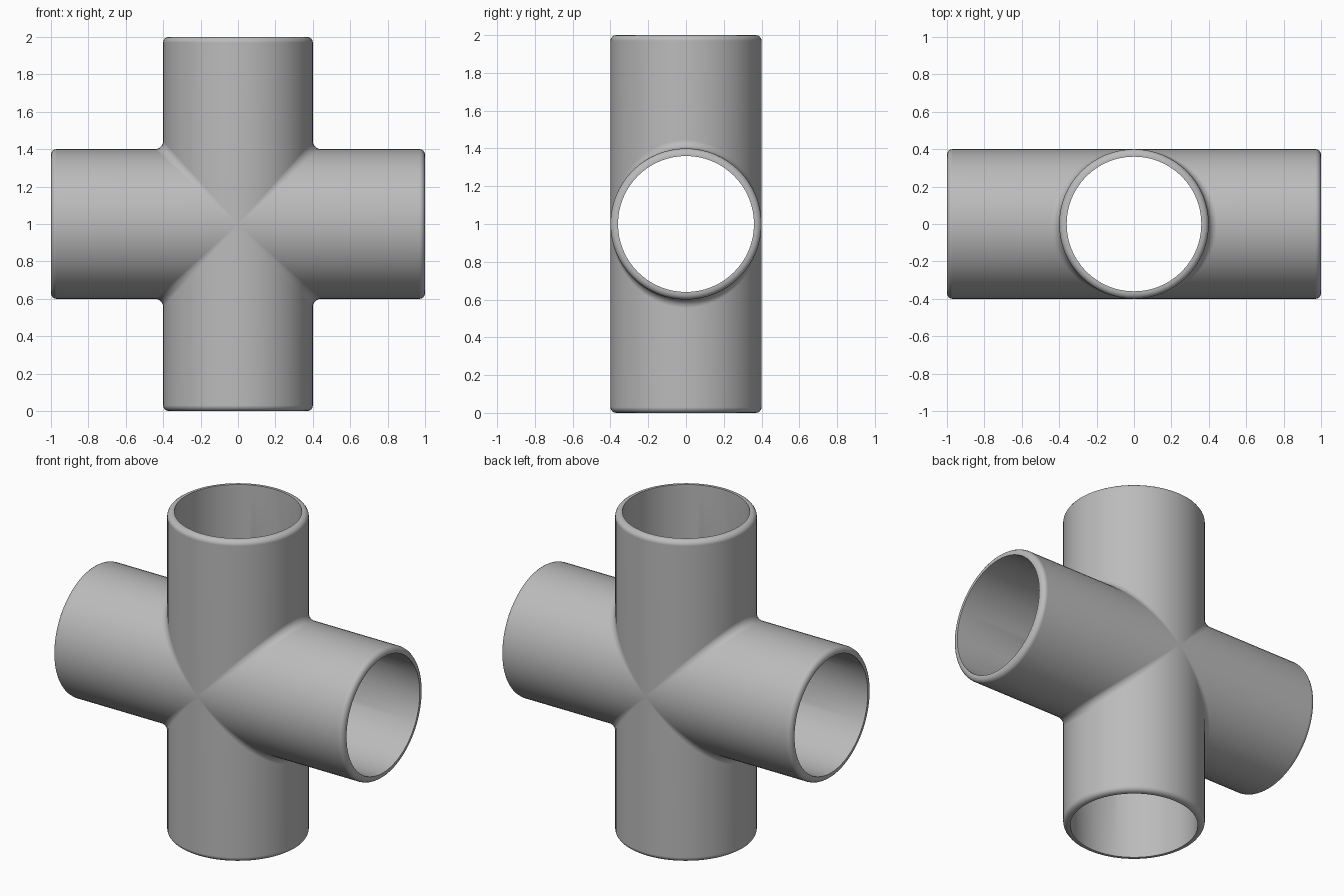
import bpy, bmesh
from math import sin, cos, pi, radians
from mathutils import Matrix, Vector

if "Cube" in bpy.data.objects:
    bpy.data.objects.remove(bpy.data.objects["Cube"], do_unlink=True)

SIDES = 64
OUTER, INNER, REACH = 0.4, 0.36, 1.0
FILLET, ROUND, STEPS = 0.045, 0.03, 4


def section(a):
    """Lengthwise strip of one arm at angle a: crotch fillet, rounded rim, bore."""
    s, c = sin(a), cos(a)
    side = 1 if s >= 0 else -1
    h, f = abs(OUTER * s), FILLET * abs(s)
    pts = []
    # fillet from the mitre plane to the straight outer wall
    for i in range(STEPS + 1):
        p = pi / 4 * (1 - i / STEPS)
        pts.append(Vector((h + f - f * sin(p), OUTER * c, side * (h + f - f * cos(p)))))
    # rounded outer rim
    for i in range(STEPS + 1):
        p = pi / 2 * i / STEPS
        r = OUTER - ROUND + ROUND * cos(p)
        pts.append(Vector((REACH - ROUND + ROUND * sin(p), r * c, r * s)))
    # inner bore back to the mitre plane
    pts.append(Vector((REACH, INNER * c, INNER * s)))
    pts.append(Vector((INNER * abs(s), INNER * c, INNER * s)))
    return pts


def add_arm(bm, turn):
    rot = Matrix.Rotation(turn, 3, 'Y')
    strips = [[bm.verts.new(rot @ p) for p in section(2 * pi * k / SIDES)]
              for k in range(SIDES)]
    for k in range(SIDES):
        a, b = strips[k], strips[(k + 1) % SIDES]
        for i in range(len(a) - 1):
            bm.faces.new((a[i], a[i + 1], b[i + 1], b[i]))


# four mitred arms welded into one fitting
bm = bmesh.new()
for n in range(4):
    add_arm(bm, n * pi / 2)
bmesh.ops.remove_doubles(bm, verts=bm.verts, dist=0.0002)
bmesh.ops.dissolve_degenerate(bm, edges=bm.edges, dist=0.0001)
bmesh.ops.recalc_face_normals(bm, faces=bm.faces)
bmesh.ops.translate(bm, verts=bm.verts, vec=(0, 0, REACH))
mesh = bpy.data.meshes.new("pipe_cross")
bm.to_mesh(mesh)
bm.free()
pipe = bpy.data.objects.new("pipe_cross", mesh)
bpy.context.collection.objects.link(pipe)

# grey material
grey = bpy.data.materials.new("light_grey")
grey.use_nodes = True
colour = (0.5, 0.5, 0.5, 1)
grey.diffuse_color = colour
grey.node_tree.nodes["Principled BSDF"].inputs["Base Color"].default_value = colour
mesh.materials.append(grey)

# smooth walls with crisp bore edges
bpy.ops.object.select_all(action='DESELECT')
pipe.select_set(True)
bpy.context.view_layer.objects.active = pipe
bpy.ops.object.shade_smooth_by_angle(angle=radians(30))
weighted = pipe.modifiers.new("even_normals", 'WEIGHTED_NORMAL')
weighted.keep_sharp = True
